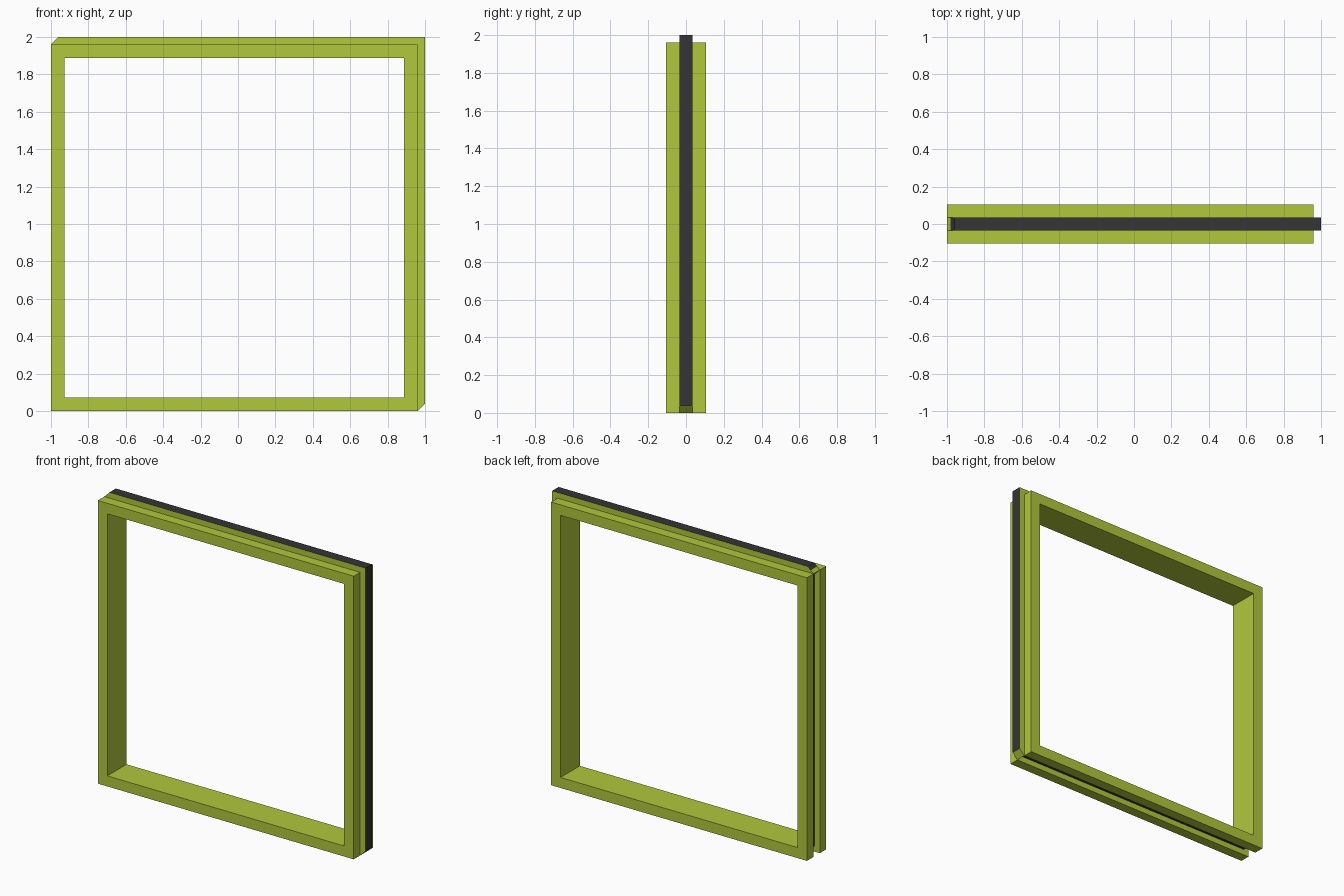
import bpy, bmesh

if "Cube" in bpy.data.objects:
    bpy.data.objects.remove(bpy.data.objects["Cube"])

Y_OUT, Y_MID = 0.105, 0.035      # half depth of frame and of tongue / groove
D = 0.04                         # tongue height and groove depth
L, R, B, T = -1.0, 1.0 - D, 0.0, 2.0 - D
W = 0.073                        # bar width


def material(name, color):
    m = bpy.data.materials.new(name)
    m.diffuse_color = color
    m.use_nodes = True
    m.node_tree.nodes["Principled BSDF"].inputs["Base Color"].default_value = m.diffuse_color
    return m


bm = bmesh.new()


def face(points, mat=0):
    f = bm.faces.new([bm.verts.new(p) for p in points])
    f.material_index = mat


def flat(outline, y):
    face([(x, y, z) for x, z in outline])


def wall(a, b, y0, y1, mat=0):
    face([(a[0], y0, a[1]), (b[0], y0, b[1]), (b[0], y1, b[1]), (a[0], y1, a[1])], mat)


outer = [(L, B), (R, B), (R, T), (L, T)]
inner = [(L + W, B + W), (R - W, B + W), (R - W, T - W), (L + W, T - W)]

# Frame: front and back rings, outer lips and inner lining
for i in range(4):
    j = (i + 1) % 4
    for s in (-1, 1):
        flat([outer[i], outer[j], inner[j], inner[i]], s * Y_OUT)
        wall(outer[i], outer[j], s * Y_OUT, s * Y_MID)
    wall(inner[i], inner[j], -Y_OUT, Y_OUT)

# Tongue on top and right, groove on left and bottom, with mitred ends
tongue = [(R, B), (R + D, B + D), (R + D, T + D), (L + D, T + D),
          (L + D / 2, T + D / 2), (L, T)]
groove = [(L, T), (L + D, T - D), (L + D, B + D), (R - D, B + D), (R, B)]
for s in (-1, 1):
    flat(tongue + [(R, T)], s * Y_MID)
    flat(groove + [(L, B)], s * Y_MID)
for path, mats in ((tongue, (0, 1, 1, 1, 0)), (groove, (0, 1, 1, 0))):
    for a, b, m in zip(path, path[1:], mats):
        wall(a, b, -Y_MID, Y_MID, m)

bmesh.ops.remove_doubles(bm, verts=bm.verts, dist=1e-5)
bmesh.ops.recalc_face_normals(bm, faces=bm.faces)

mesh = bpy.data.meshes.new("window_frame")
bm.to_mesh(mesh)
bm.free()
mesh.materials.append(material("lime", (0.44, 0.58, 0.045, 1)))
mesh.materials.append(material("dark_seal", (0.035, 0.035, 0.035, 1)))
frame = bpy.data.objects.new("window_frame", mesh)
bpy.context.collection.objects.link(frame)
